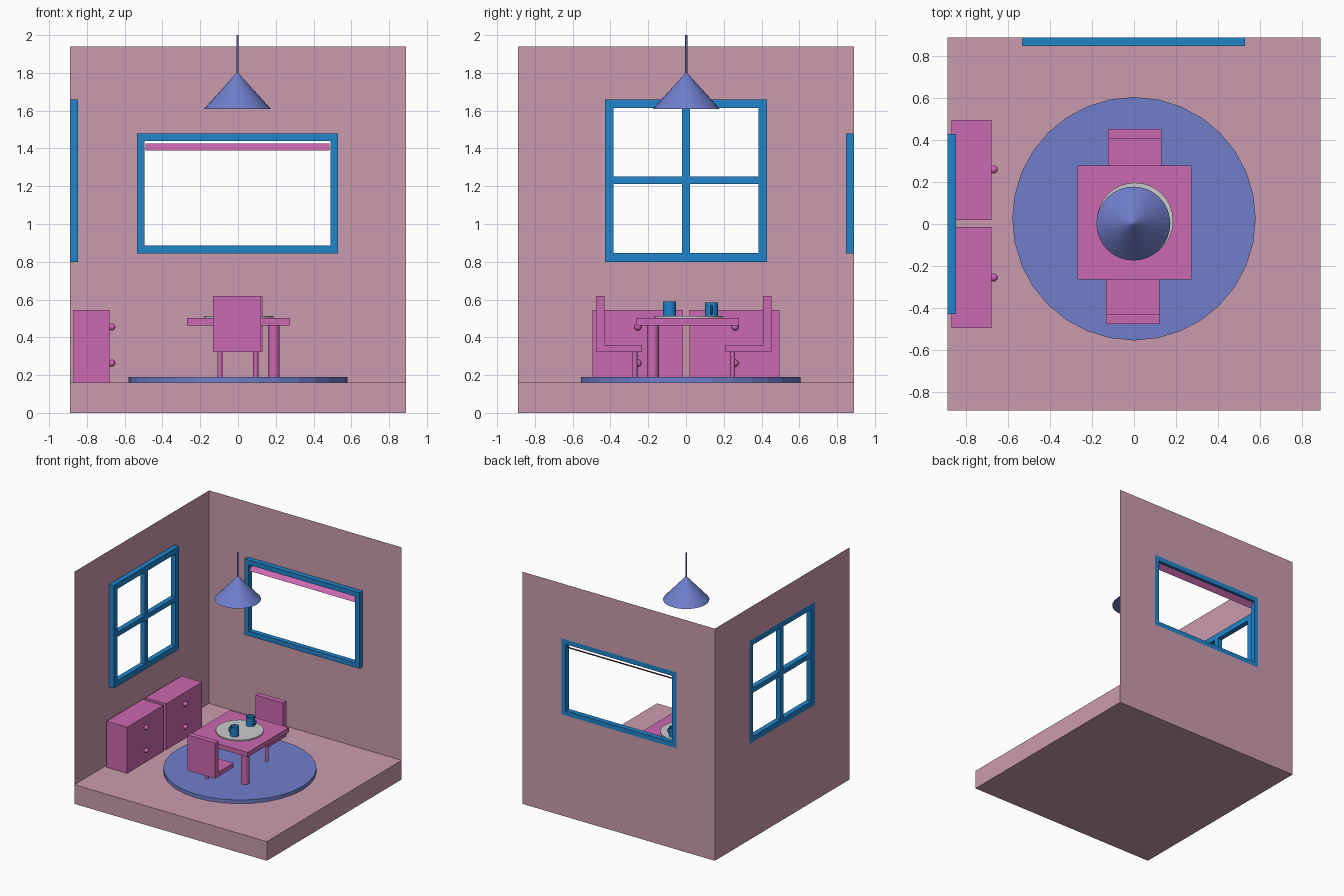
import bpy, bmesh
from math import pi, cos, sin
from mathutils import Matrix, Vector

if "Cube" in bpy.data.objects:
    bpy.data.objects.remove(bpy.data.objects["Cube"])


def material(name, rgb):
    m = bpy.data.materials.new(name)
    m.diffuse_color = (*rgb, 1)
    m.use_nodes = True
    m.node_tree.nodes["Principled BSDF"].inputs["Base Color"].default_value = m.diffuse_color
    return m


PINK = material("wall_pink", (0.60, 0.33, 0.42))
MAGENTA = material("furniture_magenta", (0.60, 0.14, 0.44))
BLUE = material("frame_blue", (0.015, 0.23, 0.60))
INDIGO = material("rug_indigo", (0.16, 0.21, 0.60))


def finish(name, bm, mat=None, smooth=False):
    me = bpy.data.meshes.new(name)
    bm.to_mesh(me)
    bm.free()
    ob = bpy.data.objects.new(name, me)
    bpy.context.collection.objects.link(ob)
    if mat:
        me.materials.append(mat)
    if smooth:
        bpy.context.view_layer.objects.active = ob
        ob.select_set(True)
        bpy.ops.object.shade_smooth_by_angle()
        ob.select_set(False)
    return ob


def add_box(bm, lo, hi):
    lo, hi = Vector(lo), Vector(hi)
    m = Matrix.Translation((lo + hi) / 2) @ Matrix.Diagonal((*(hi - lo), 1))
    bmesh.ops.create_cube(bm, size=1, matrix=m)


def boxes(name, mat, *pairs):
    bm = bmesh.new()
    for lo, hi in pairs:
        add_box(bm, lo, hi)
    return finish(name, bm, mat)


def cone(name, mat, x, y, z0, z1, r0, r1, sides=32, smooth=False):
    bm = bmesh.new()
    bmesh.ops.create_cone(bm, cap_ends=True, segments=sides, radius1=r0, radius2=r1,
                          depth=z1 - z0, matrix=Matrix.Translation((x, y, (z0 + z1) / 2)))
    return finish(name, bm, mat, smooth)


# Room shell: floor slab plus two thin walls with window openings
R, FLOOR, TOP = 0.89, 0.16, 1.94
BACK_WIN = (-0.535, 0.53, 0.845, 1.48)
LEFT_WIN = (-0.43, 0.43, 0.80, 1.66)
on_back = lambda u, z: (u, R, z)
on_left = lambda u, z: (-R, u, z)

bm = bmesh.new()


def face(points):
    bm.faces.new([bm.verts.new(p) for p in points])


def rect(u0, u1, z0, z1, place):
    return [place(u0, z0), place(u1, z0), place(u1, z1), place(u0, z1)]


face([(-R, -R, FLOOR), (R, -R, FLOOR), (R, R, FLOOR), (-R, R, FLOOR)])
face([(-R, R, 0), (R, R, 0), (R, -R, 0), (-R, -R, 0)])
face(rect(-R, R, 0, FLOOR, lambda u, z: (u, -R, z)))
face(rect(-R, R, 0, FLOOR, lambda u, z: (R, u, z)))
for win, place in ((BACK_WIN, on_back), (LEFT_WIN, on_left)):
    outer = rect(-R, R, 0, TOP, place)
    inner = rect(*win, place)
    for i in range(4):
        j = (i + 1) % 4
        face([outer[i], outer[j], inner[j], inner[i]])
bmesh.ops.remove_doubles(bm, verts=bm.verts, dist=1e-4)
finish("room_shell", bm, PINK)


# Window frames
def frame_bars(win, w):
    u0, u1, z0, z1 = win
    return [(u0, u0 + w, z0, z1), (u1 - w, u1, z0, z1),
            (u0 + w, u1 - w, z0, z0 + w), (u0 + w, u1 - w, z1 - w, z1)]


D = 0.042
boxes("back_window_frame", BLUE,
      *[((a, R - D, c), (b, R, d)) for a, b, c, d in frame_bars(BACK_WIN, 0.04)])
left_bars = frame_bars(LEFT_WIN, 0.047)
left_bars += [(-0.383, 0.383, 1.212, 1.252),
              (-0.02, 0.02, 0.847, 1.212), (-0.02, 0.02, 1.252, 1.613)]
boxes("left_window_frame", BLUE,
      *[((-R, a, c), (-R + D, b, d)) for a, b, c, d in left_bars])

# Tilted blind slat
bm = bmesh.new()
face([(-0.49, 0.848, 1.39), (0.485, 0.848, 1.39), (0.485, 0.888, 1.425), (-0.49, 0.888, 1.425)])
finish("blind_slat", bm, MAGENTA)

# Round rug
cone("rug", INDIGO, 0, 0.025, FLOOR, 0.19, 0.58, 0.58)

# Pendant lamp
cone("lamp_shade", INDIGO, -0.003, 0.002, 1.61, 1.805, 0.176, 0)
cone("lamp_cord", INDIGO, -0.003, 0.002, 1.795, 2.0, 0.006, 0.006, 16)

# Table with its visible leg and a serving plate
boxes("table_top", MAGENTA, ((-0.27, -0.265, 0.463), (0.275, 0.28, 0.502)))
cone("table_leg", MAGENTA, 0.19, -0.175, 0.18, 0.465, 0.031, 0.031, 32, True)
cone("plate", None, 0.005, 0.015, 0.50, 0.512, 0.182, 0.182)


# Chairs: L-shaped profile extruded sideways, one leg each
def chair(name, x, y, turn):
    bm = bmesh.new()
    side = [(0, 0.323), (0.244, 0.323), (0.244, 0.36), (0.045, 0.36), (0.045, 0.62), (0, 0.62)]
    f = bm.faces.new([bm.verts.new((-0.127, p, z)) for p, z in side])
    ext = bmesh.ops.extrude_face_region(bm, geom=[f])["geom"]
    bmesh.ops.translate(bm, vec=(0.254, 0, 0),
                        verts=[v for v in ext if isinstance(v, bmesh.types.BMVert)])
    bmesh.ops.recalc_face_normals(bm, faces=bm.faces)
    m = Matrix.Translation((x, y, 0)) @ Matrix.Rotation(turn, 4, 'Z')
    bm.transform(m)
    finish(name + "_seat", bm, MAGENTA)
    leg = m @ Vector((-0.09, 0.205, 0))
    cone(name + "_leg", MAGENTA, leg.x, leg.y, 0.18, 0.325, 0.0135, 0.0135, 16, True)


chair("front_chair", -0.006, -0.476, 0)
chair("rear_chair", 0.004, 0.452, pi)

# Dressers with round knobs
for name, y0, y1, ky in (("rear", 0.018, 0.495, 0.26), ("front", -0.495, -0.015, -0.255)):
    boxes(name + "_dresser", MAGENTA, ((-0.87, y0, FLOOR), (-0.68, y1, 0.545)))
    bm = bmesh.new()
    for z in (0.263, 0.455):
        bmesh.ops.create_uvsphere(bm, u_segments=20, v_segments=12, radius=0.019,
                                  matrix=Matrix.Translation((-0.668, ky, z)))
    finish(name + "_dresser_knobs", bm, MAGENTA, True)


# Hollow mugs with half-ring handles
def mug(name, x, y, z, turn):
    bm = bmesh.new()
    prof = [(0, 0), (0.034, 0), (0.034, 0.077), (0.029, 0.077), (0.029, 0.008), (0, 0.008)]
    vs = [bm.verts.new((r, 0, h)) for r, h in prof]
    es = [bm.edges.new(p) for p in zip(vs, vs[1:])]
    bmesh.ops.spin(bm, geom=vs + es, cent=(0, 0, 0), axis=(0, 0, 1), angle=2 * pi, steps=32)
    rings = []
    for i in range(11):
        a = -pi / 2 + pi * i / 10
        ring = []
        for k in range(8):
            t = 2 * pi * k / 8
            r = 0.021 + 0.005 * cos(t)
            ring.append(bm.verts.new((0.032 + r * cos(a), 0.005 * sin(t), 0.037 + r * sin(a))))
        rings.append(ring)
    for a, b in zip(rings, rings[1:]):
        for k in range(8):
            j = (k + 1) % 8
            bm.faces.new((a[k], a[j], b[j], b[k]))
    bmesh.ops.remove_doubles(bm, verts=bm.verts, dist=1e-5)
    bmesh.ops.recalc_face_normals(bm, faces=bm.faces)
    bm.transform(Matrix.Translation((x, y, z)) @ Matrix.Rotation(turn, 4, 'Z'))
    finish(name, bm, BLUE, True)


mug("front_mug", 0.03, -0.087, 0.512, pi)
mug("rear_mug", 0.02, 0.135, 0.508, 0)
